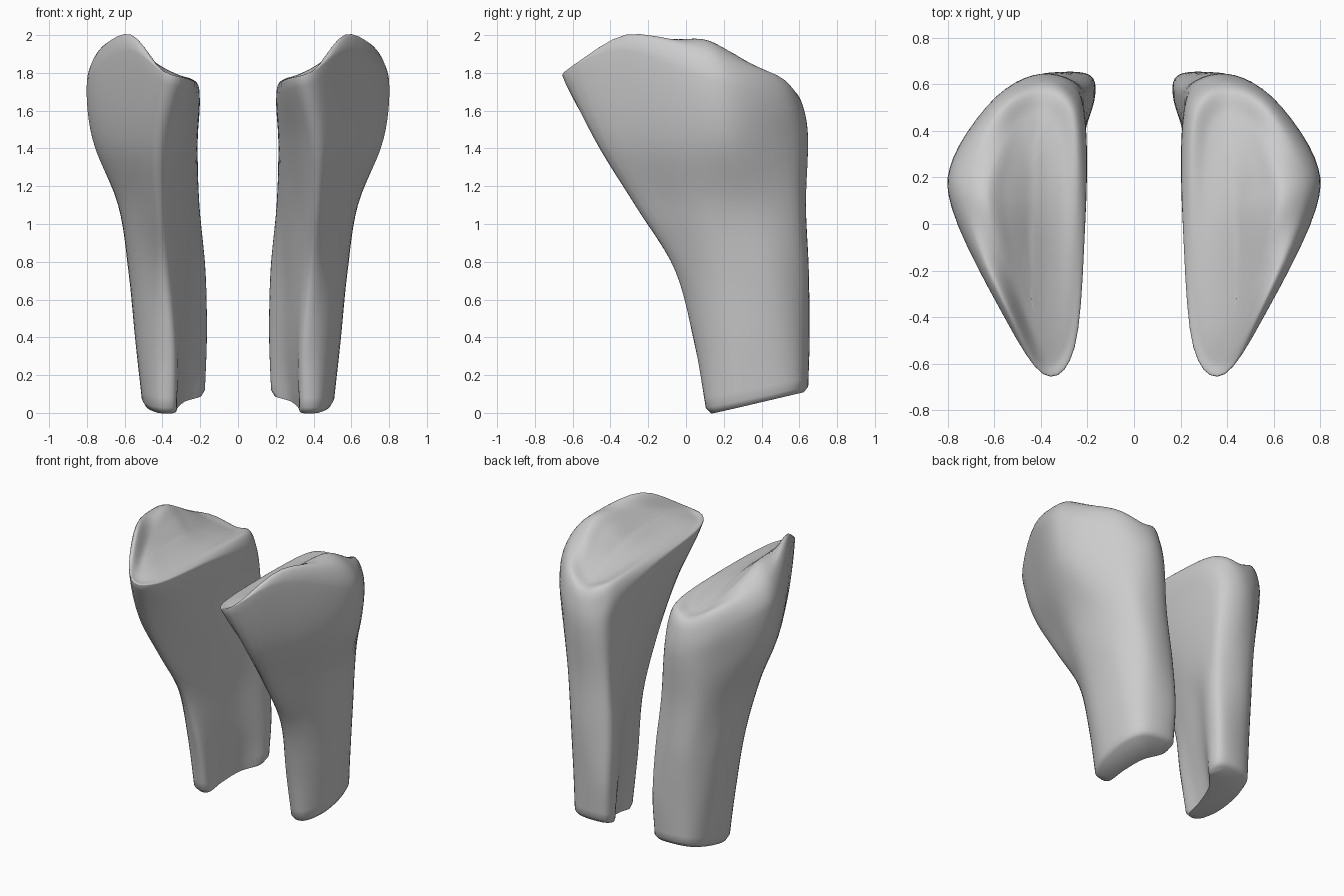
import bpy, bmesh
from mathutils import Vector

if "Cube" in bpy.data.objects:
    bpy.data.objects.remove(bpy.data.objects["Cube"])

# Cross-sections of one half (x, y): front ridge, round the outside, back, then the hollow inner side
SECTIONS = [
    (0.03, [(.335, .12), (.43, .125), (.50, .27), (.505, .47), (.45, .60),
            (.33, .645), (.20, .63), (.18, .54), (.27, .42), (.315, .26)]),
    (0.35, [(.34, .055), (.45, .09), (.535, .25), (.53, .47), (.46, .60),
            (.34, .65), (.19, .64), (.17, .54), (.245, .38), (.30, .20)]),
    (0.75, [(.38, -.055), (.49, .03), (.57, .20), (.57, .44), (.48, .60),
            (.36, .65), (.20, .62), (.175, .52), (.24, .33), (.30, .12)]),
    (1.10, [(.41, -.27), (.53, -.10), (.625, .12), (.62, .37), (.52, .58),
            (.37, .635), (.23, .60), (.205, .50), (.24, .20), (.31, -.05)]),
    (1.45, [(.42, -.485), (.59, -.25), (.75, .08), (.75, .30), (.57, .56),
            (.40, .645), (.25, .60), (.215, .45), (.225, .10), (.29, -.28)]),
]
RIM = [(.39, -.645, 1.80), (.59, -.34, 1.92), (.78, .06, 1.78), (.775, .28, 1.73),
       (.60, .535, 1.64), (.41, .625, 1.60), (.27, .585, 1.60), (.21, .43, 1.66),
       (.21, 0, 1.73), (.255, -.53, 1.76)]


def top_z(x, y):
    # Hollow slope rising to a crest on the outside, falling towards the back and the front tip
    dx = min(x, .6) - .25
    z = 1.78 + .1 * dx + 1.6 * dx * dx - .5 * max(0, x - .62)
    yb = max(0, y)
    z -= (.25 * yb + .25 * yb * yb) * max(0, min(1, (x - .25) / .35))
    return z - .04 * max(0, y + .3) - .1 * max(0, -y - .4)


def inset(f):
    ring = []
    for x, y, z in RIM:
        px, py = x + (.44 - x) * f, y * (1 - .5 * f)
        ring.append(Vector((px, py, top_z(px, py))))
    return ring


def catmull(a, b, c, d, t):
    return 0.5 * (2 * b + (c - a) * t + (2 * a - 5 * b + 4 * c - d) * t * t
                  + (3 * b - a - 3 * c + d) * t ** 3)


def refine_loop(ring, n):
    m = len(ring)
    return [catmull(ring[i - 1], ring[i], ring[(i + 1) % m], ring[(i + 2) % m], k / n)
            for i in range(m) for k in range(n)]


# Control rings: slanted foot, shaft, flared rim, sloping top
rings = []
for z, pts in SECTIONS:
    fade = max(0, 1 - z / .75)
    rings.append([Vector((x, y, z + max(0, y - .13) * .22 * fade)) for x, y in pts])
rings.append([Vector(p) for p in RIM])
rings.append(inset(.15))
rings[-1][1].z += .03  # front corner of the crest
for f in (.45, .7, .97):
    rings.append(inset(f))
rings = [refine_loop(r, 5) for r in rings]

# Smooth lengthwise interpolation
full = []
last = len(rings) - 1
for i in range(last):
    a, b, c, d = rings[max(i - 1, 0)], rings[i], rings[i + 1], rings[min(i + 2, last)]
    for k in range(6):
        t = k / 6
        ring = []
        for p, q, r, s in zip(a, b, c, d):
            # Limit tangents by the local span so the tight rim does not overshoot
            span = (r - q).length
            t0 = (r - p) * (span / max(span + (q - p).length, 1e-6))
            t1 = (s - q) * (span / max(span + (s - r).length, 1e-6))
            ring.append(q * (2 * t**3 - 3 * t**2 + 1) + t0 * (t**3 - 2 * t**2 + t)
                        + r * (3 * t**2 - 2 * t**3) + t1 * (t**3 - t**2))
        full.append(ring)
full.append(rings[-1])
# Rounded underside edge
mid = sum(full[0], Vector()) / len(full[0])
foot = []
for p in full[0]:
    q = p.lerp(mid, .1)
    q.z = p.z - .03
    foot.append(q)
full.insert(0, foot)


def build_half(name, side):
    bm = bmesh.new()
    loops = [[bm.verts.new((p.x * side, p.y, p.z)) for p in ring] for ring in full]
    for lo, hi in zip(loops, loops[1:]):
        n = len(lo)
        for i in range(n):
            j = (i + 1) % n
            bm.faces.new((lo[i], lo[j], hi[j], hi[i]))
    caps = [bm.faces.new(loops[0]), bm.faces.new(loops[-1])]
    bmesh.ops.triangulate(bm, faces=caps)
    bmesh.ops.recalc_face_normals(bm, faces=bm.faces)
    mesh = bpy.data.meshes.new(name)
    bm.to_mesh(mesh)
    bm.free()
    ob = bpy.data.objects.new(name, mesh)
    bpy.context.collection.objects.link(ob)
    bpy.context.view_layer.objects.active = ob
    ob.select_set(True)
    bpy.ops.object.shade_smooth_by_angle(angle=1.2)
    ob.select_set(False)


# Mirrored pair
build_half("right_guard", 1)
build_half("left_guard", -1)
